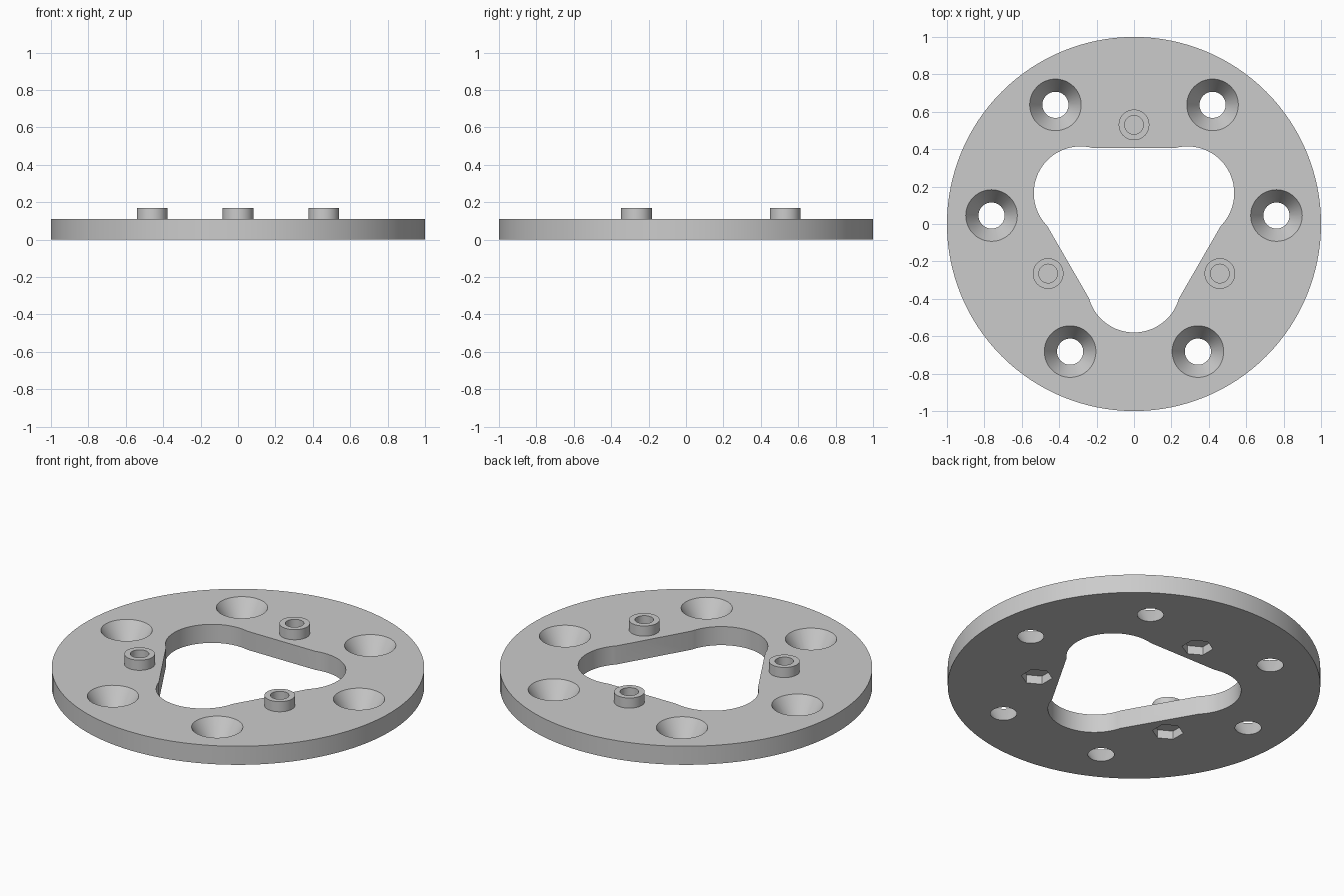
import bpy, bmesh, math
from mathutils import Matrix

if "Cube" in bpy.data.objects:
    bpy.data.objects.remove(bpy.data.objects["Cube"])

T = 0.11            # plate thickness
BOSS_TOP = 0.17
BOSS_R = 0.53       # distance of bosses from the centre


def polar(r, deg):
    a = math.radians(deg)
    return r * math.cos(a), r * math.sin(a)


def cone(bm, x, y, z0, z1, r0, r1, n, turn=0.0):
    """Capped cone or cylinder between two heights."""
    m = Matrix.Translation((x, y, (z0 + z1) / 2)) @ Matrix.Rotation(math.radians(turn), 4, 'Z')
    bmesh.ops.create_cone(bm, cap_ends=True, cap_tris=False, segments=n,
                          radius1=r0, radius2=r1, depth=z1 - z0, matrix=m)


def make(name, bm):
    bmesh.ops.recalc_face_normals(bm, faces=bm.faces[:])
    me = bpy.data.meshes.new(name)
    bm.to_mesh(me)
    bm.free()
    ob = bpy.data.objects.new(name, me)
    bpy.context.collection.objects.link(ob)
    return ob


def combine(target, tool, operation):
    bpy.context.view_layer.objects.active = target
    mod = target.modifiers.new(operation.lower(), 'BOOLEAN')
    mod.operation = operation
    mod.solver = 'EXACT'
    mod.object = tool
    bpy.ops.object.modifier_apply(modifier=mod.name)
    bpy.data.objects.remove(tool, do_unlink=True)


# Round plate
bm = bmesh.new()
cone(bm, 0, 0, 0, T, 1, 1, 128)
plate = make("mounting_plate", bm)

# Three raised bosses
bm = bmesh.new()
for a in (90, 210, 330):
    cone(bm, *polar(BOSS_R, a), 0.085, BOSS_TOP, 0.082, 0.082, 48)
combine(plate, make("bosses", bm), 'UNION')

bm = bmesh.new()
# Three-lobed central opening
c, r, apothem = 0.33, 0.25, 0.407
half = 60 + math.degrees(math.acos((apothem - c / 2) / r))
profile = []
for a in (30, 150, 270):
    cx, cy = polar(c, a)
    for i in range(33):
        dx, dy = polar(r, a - half + 2 * half * i / 32)
        profile.append(bm.verts.new((cx + dx, cy + dy, -0.05)))
face = bm.faces.new(profile)
ext = bmesh.ops.extrude_face_region(bm, geom=[face])
top = [v for v in ext["geom"] if isinstance(v, bmesh.types.BMVert)]
bmesh.ops.translate(bm, verts=top, vec=(0, 0, T + 0.1))

# Six conical screw holes in pairs around the lobes
e = 0.02
slope = (0.138 - 0.07) / T
for a in (30, 150, 270):
    for off in (-26.6, 26.6):
        cone(bm, *polar(0.763, a + off), -e, T + e,
             0.07 - slope * e, 0.138 + slope * e, 48)

# Blind boss holes above, hexagonal nut pockets below
for a in (90, 210, 330):
    x, y = polar(BOSS_R, a)
    cone(bm, x, y, 0.06, BOSS_TOP + 0.05, 0.05, 0.05, 48)
    hexa = bmesh.ops.create_circle(bm, cap_ends=True, segments=6, radius=0.084,
                                   matrix=Matrix.Translation((x, y, -0.05))
                                   @ Matrix.Rotation(math.radians(30), 4, 'Z')
                                   @ Matrix.Rotation(math.radians(-90), 4, 'Z'))
    # put a corner on the +y axis whatever the circle's start angle
    v0 = hexa["verts"][0].co
    turn = math.pi / 2 - math.atan2(v0.y - y, v0.x - x)
    bmesh.ops.rotate(bm, verts=hexa["verts"], cent=(x, y, 0),
                     matrix=Matrix.Rotation(turn, 3, 'Z'))
    f = hexa["verts"][0].link_faces[0]
    ext = bmesh.ops.extrude_face_region(bm, geom=[f])
    top = [v for v in ext["geom"] if isinstance(v, bmesh.types.BMVert)]
    bmesh.ops.translate(bm, verts=top, vec=(0, 0, 0.10))
combine(plate, make("cutters", bm), 'DIFFERENCE')

# Single grey material
grey = bpy.data.materials.new("light_grey")
grey.diffuse_color = (0.6, 0.6, 0.6, 1)
grey.use_nodes = True
grey.node_tree.nodes["Principled BSDF"].inputs["Base Color"].default_value = grey.diffuse_color
plate.data.materials.clear()
plate.data.materials.append(grey)
for p in plate.data.polygons:
    p.material_index = 0

bpy.ops.object.select_all(action='DESELECT')
plate.select_set(True)
bpy.context.view_layer.objects.active = plate
bpy.ops.object.shade_smooth_by_angle(angle=math.radians(30))
